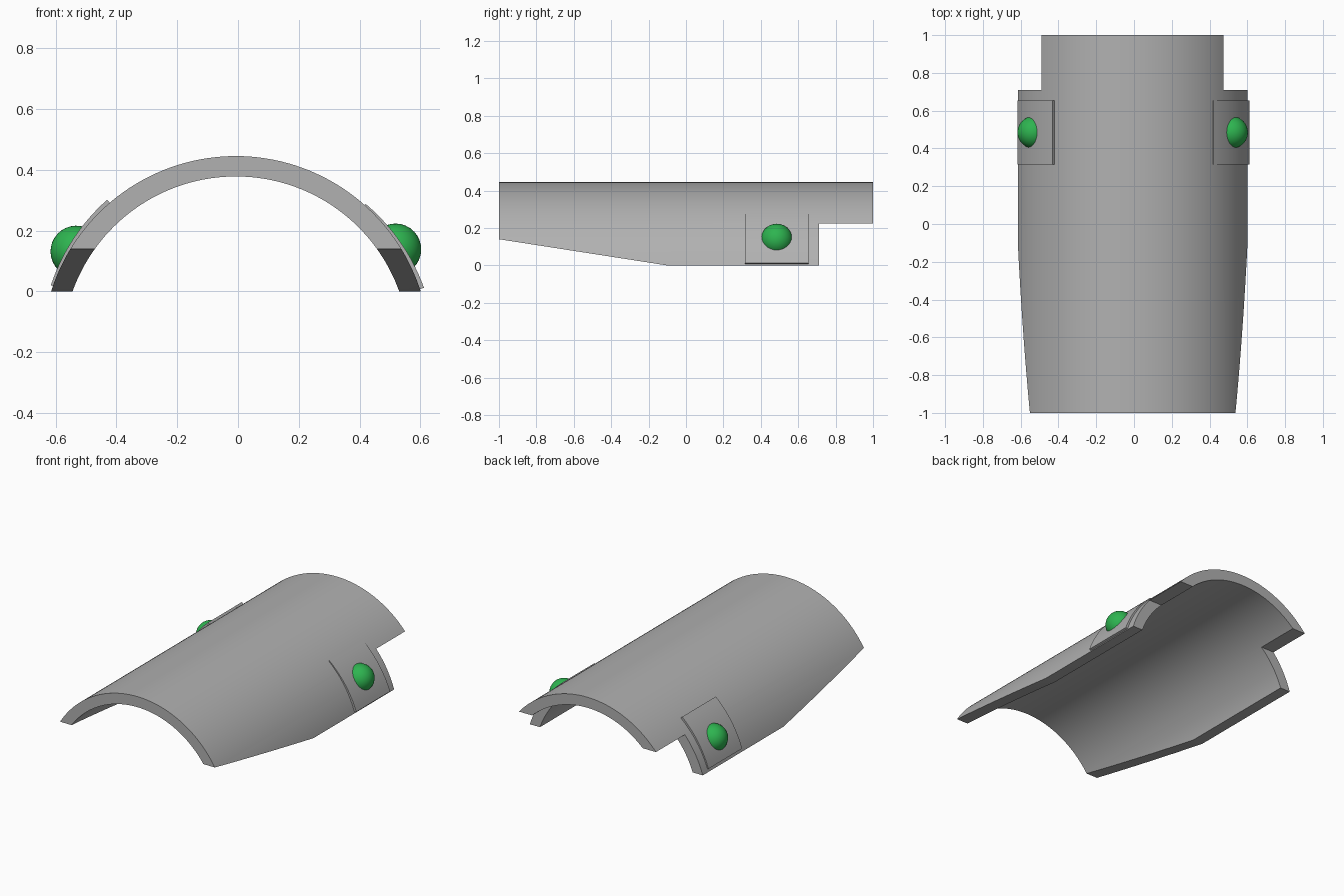
import bpy, bmesh, math
from mathutils import Matrix, Vector

if "Cube" in bpy.data.objects:
    bpy.data.objects.remove(bpy.data.objects["Cube"])

CX, CZ = -0.007, -0.193      # axis of the curved shell
R_OUT, R_IN = 0.638, 0.571


def material(name, rgb):
    m = bpy.data.materials.new(name)
    m.diffuse_color = (*rgb, 1)
    m.use_nodes = True
    m.node_tree.nodes["Principled BSDF"].inputs["Base Color"].default_value = m.diffuse_color
    return m


grey = material("grey", (0.44, 0.44, 0.44))
green = material("green", (0.027, 0.456, 0.08))


def finish(bm, name, mat):
    bmesh.ops.recalc_face_normals(bm, faces=bm.faces)
    me = bpy.data.meshes.new(name)
    bm.to_mesh(me)
    bm.free()
    ob = bpy.data.objects.new(name, me)
    bpy.context.collection.objects.link(ob)
    me.materials.append(mat)
    return ob


def smooth(ob):
    bpy.ops.object.select_all(action='DESELECT')
    ob.select_set(True)
    bpy.context.view_layer.objects.active = ob
    bpy.ops.object.shade_smooth_by_angle(angle=math.radians(30))


def polar(r, deg):
    a = math.radians(deg)
    return CX + r * math.cos(a), CZ + r * math.sin(a)


def arc_band(name, a0, a1, inner, outer, y0, y1, n, mat):
    """Curved slab; inner and outer are (start, end) radii."""
    bm = bmesh.new()
    rings = []
    for i in range(n + 1):
        t = i / n
        a = a0 + (a1 - a0) * t
        ring = []
        for (s, e), y in ((inner, y0), (outer, y0), (outer, y1), (inner, y1)):
            x, z = polar(s + (e - s) * t, a)
            ring.append(bm.verts.new((x, y, z)))
        rings.append(ring)
    for p, q in zip(rings, rings[1:]):
        for k in range(4):
            j = (k + 1) % 4
            bm.faces.new((p[k], p[j], q[j], q[k]))
    bm.faces.new(rings[0])
    bm.faces.new(rings[-1])
    return finish(bm, name, mat)


# Curved shell, trimmed by its side outline
shell = arc_band("shell", 10, 170, (R_IN, R_IN), (R_OUT, R_OUT), -1, 1, 72, grey)
outline = [(-1.1, 0.1556), (-0.1, 0), (0.71, 0), (0.71, 0.225),
           (1.1, 0.225), (1.1, 0.8), (-1.1, 0.8)]
bm = bmesh.new()
face = bm.faces.new([bm.verts.new((-1, y, z)) for y, z in outline])
ext = bmesh.ops.extrude_face_region(bm, geom=[face])
bmesh.ops.translate(bm, vec=(2, 0, 0),
                    verts=[v for v in ext["geom"] if isinstance(v, bmesh.types.BMVert)])
cutter = finish(bm, "outline_cutter", grey)
cutter.hide_render = True
mod = shell.modifiers.new("trim", 'BOOLEAN')
mod.operation = 'INTERSECT'
mod.solver = 'EXACT'
mod.object = cutter
bpy.context.view_layer.objects.active = shell
bpy.ops.object.modifier_apply(modifier=mod.name)
bpy.data.objects.remove(cutter)
smooth(shell)

# Side plates, each tilted slightly against the shell
smooth(arc_band("right_plate", 18.3, 48.3, (0.632, 0.624), (0.652, 0.643),
                0.315, 0.654, 14, grey))
smooth(arc_band("left_plate", 160.7, 130.6, (0.626, 0.632), (0.645, 0.651),
                0.315, 0.654, 14, grey))

# Domed lamps pointing outward from the plates
for name, x, z in (("right_lamp", 0.518, 0.138), ("left_lamp", -0.532, 0.131)):
    bm = bmesh.new()
    bmesh.ops.create_uvsphere(bm, u_segments=32, v_segments=16, radius=0.085)
    cut = bmesh.ops.bisect_plane(bm, geom=bm.verts[:] + bm.edges[:] + bm.faces[:],
                                 plane_co=(0, 0, 0), plane_no=(0, 0, 1), clear_inner=True)
    bmesh.ops.holes_fill(bm, edges=[e for e in bm.edges if e.is_boundary])
    out = Vector((x - CX, 0, z - CZ)).to_track_quat('Z', 'Y').to_matrix().to_4x4()
    bmesh.ops.transform(bm, matrix=Matrix.Translation((x, 0.485, z)) @ out, verts=bm.verts)
    smooth(finish(bm, name, green))
